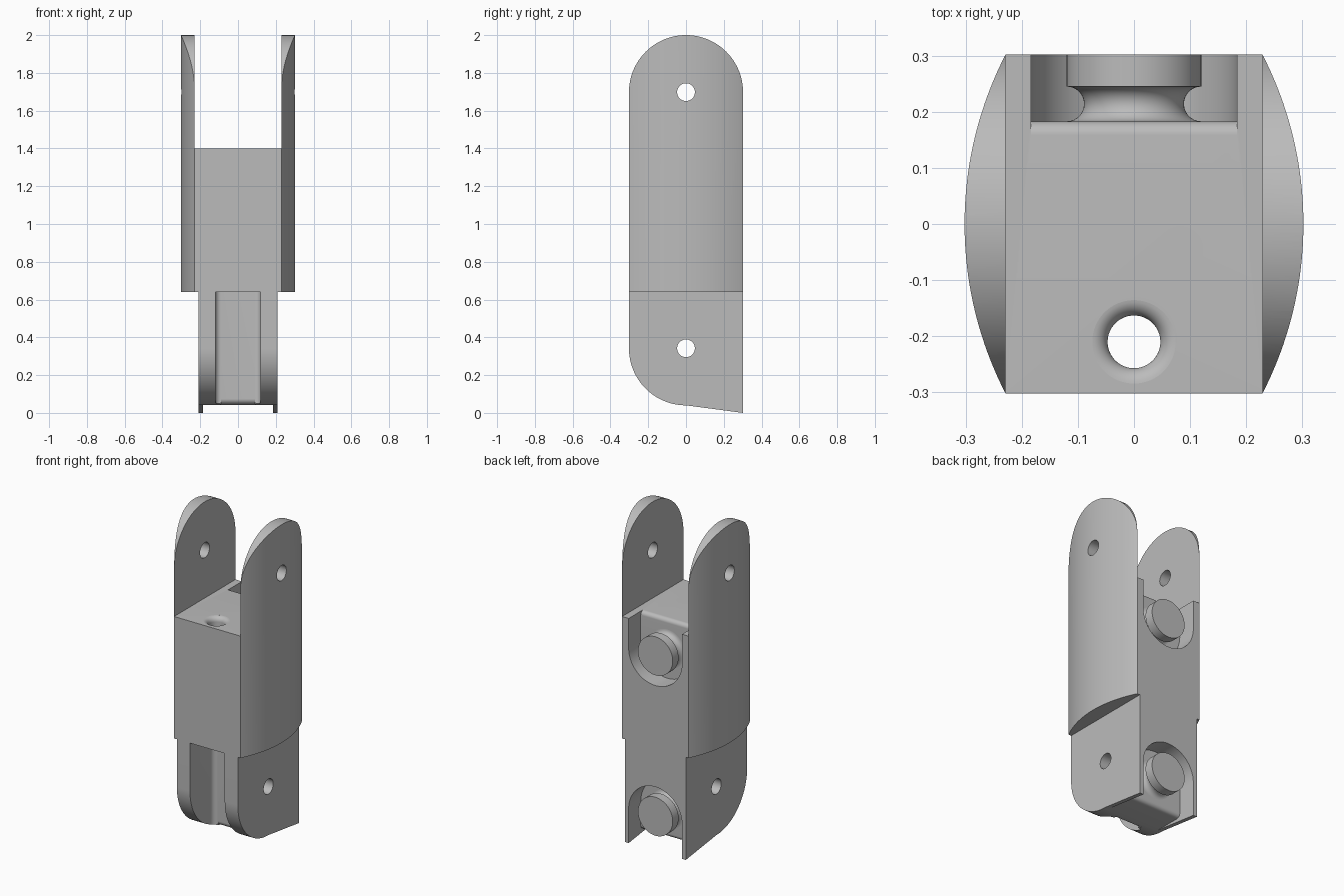
import bpy, bmesh, math
from mathutils import Vector

if "Cube" in bpy.data.objects:
    bpy.data.objects.remove(bpy.data.objects["Cube"])

R = 0.302            # half depth and rounding radius
INNER = 0.229        # half width of the upper block
LOWER = 0.21         # half width of the lower block
SPLIT, DECK = 0.64, 1.4
PIN_LOW, PIN_TOP = 0.342, 2 - R
POST_Z = (0.215, 1.215)
POCKET, FLOOR = 0.184, 0.183
FILLET = 0.025

grey = bpy.data.materials.new("plain grey")
grey.use_nodes = True
grey.diffuse_color = (0.5, 0.5, 0.5, 1)
grey.node_tree.nodes["Principled BSDF"].inputs["Base Color"].default_value = (0.5, 0.5, 0.5, 1)


def arc(cu, cv, r, a0, a1, n=24):
    """Points of an arc, angles in degrees."""
    steps = [math.radians(a0 + (a1 - a0) * i / n) for i in range(n + 1)]
    return [(cu + r * math.cos(a), cv + r * math.sin(a)) for a in steps]


def make(name, bm):
    bmesh.ops.recalc_face_normals(bm, faces=bm.faces)
    mesh = bpy.data.meshes.new(name)
    bm.to_mesh(mesh)
    bm.free()
    mesh.materials.append(grey)
    obj = bpy.data.objects.new(name, mesh)
    bpy.context.collection.objects.link(obj)
    return obj


def prism(name, points, axis, lo, hi):
    """Extrude a 2D outline along x (y,z), y (x,z) or z (x,y)."""
    place = {"x": lambda u, v, w: (w, u, v),
             "y": lambda u, v, w: (u, w, v),
             "z": lambda u, v, w: (u, v, w)}[axis]
    bm = bmesh.new()
    face = bm.faces.new([bm.verts.new(place(u, v, lo)) for u, v in points])
    ext = bmesh.ops.extrude_face_region(bm, geom=[face])
    moved = [g for g in ext["geom"] if isinstance(g, bmesh.types.BMVert)]
    bmesh.ops.translate(bm, verts=moved, vec=Vector(place(0, 0, hi - lo)))
    return make(name, bm)


def lathe(name, profile, axis, centre, steps=64):
    """Spin a (radius, height) profile around an axis through centre."""
    bm = bmesh.new()
    rings = []
    for r, h in profile:
        ring = []
        for i in range(steps):
            a = math.tau * i / steps
            c, s = r * math.cos(a), r * math.sin(a)
            p = (c, h, s) if axis == "y" else (c, s, h)
            ring.append(bm.verts.new(Vector(p) + Vector(centre)))
        rings.append(ring)
    for a, b in zip(rings, rings[1:]):
        for i in range(steps):
            j = (i + 1) % steps
            bm.faces.new((a[i], a[j], b[j], b[i]))
    bm.faces.new(rings[0])
    bm.faces.new(rings[-1])
    return make(name, bm)


def activate(obj):
    bpy.ops.object.select_all(action="DESELECT")
    obj.select_set(True)
    bpy.context.view_layer.objects.active = obj


def boolean(obj, tools, operation="DIFFERENCE"):
    activate(obj)
    for tool in tools:
        mod = obj.modifiers.new("cut", "BOOLEAN")
        mod.operation, mod.solver, mod.object = operation, "EXACT", tool
        bpy.ops.object.modifier_apply(modifier=mod.name)
        bpy.data.objects.remove(tool)


def smooth(obj):
    activate(obj)
    bpy.ops.object.shade_smooth_by_angle(angle=math.radians(30))


def pin_hole(z):
    return prism("pin_cutter", arc(0, z, 0.047, 0, 352.5, 47), "x", -1, 1)


# Side cheeks: curved outer face, round top, pin hole
bulge = R - INNER
big = (R * R + bulge * bulge) / (2 * bulge)
half = math.degrees(math.asin(R / big))
for side, label in ((1, "left"), (-1, "right")):
    outline = [(side * u, v) for u, v in arc(R - big, 0, big, -half, half, 40)]
    cheek = prism(label + "_cheek", outline, "z", SPLIT, 2.1)
    dome = [(-0.5, 0.5), (0.5, 0.5), (0.5, PIN_TOP), (R, PIN_TOP)]
    dome = arc(0, PIN_TOP, R, 0, 180, 64) + [(-0.5, PIN_TOP), (-0.5, 2.5), (0.5, 2.5), (0.5, PIN_TOP)]
    boolean(cheek, [prism("dome_cutter", dome, "x", -1, 1), pin_hole(PIN_TOP)])
    smooth(cheek)

# Upper block: round-bottomed rear pocket and flared cord hole
upper = prism("upper_block", [(-INNER, -R), (INNER, -R), (INNER, R), (-INNER, R)], "z", SPLIT, DECK)
pocket = arc(0, POST_Z[1], POCKET, 180, 360, 40) + [(POCKET, 1.6), (-POCKET, 1.6)]
lip = arc(FLOOR - FILLET, DECK - FILLET, FILLET, 90, 0, 10)
lip += [(0.25, DECK - FILLET), (0.25, 1.5), (FLOOR - FILLET, 1.5)]
flare = [(0.047, 0.5)] + [(0.077 - c, s) for c, s in arc(0, DECK - 0.03, 0.03, 0, 85, 10)] + [(0.077, 1.5)]
boolean(upper, [prism("pocket_cutter", pocket, "y", FLOOR, 0.5),
                prism("lip_cutter", lip, "x", -POCKET, POCKET),
                lathe("cord_cutter", flare, "z", (0, -0.21, 0))])
smooth(upper)

# Lower block: round front corner, sloped underside
side_view = arc(0, PIN_LOW, R, 180, 270, 40) + [(R, 0), (R, SPLIT), (-R, SPLIT)]
lower = prism("lower_block", side_view, "x", -LOWER, LOWER)

# Lower rear pocket, open downwards, and the flat channel under it
pocket = arc(0, POST_Z[0], POCKET, 0, 180, 40) + [(-POCKET, -0.2), (POCKET, -0.2)]
base = 0.0405
channel = [(-0.02, -0.1), (-0.02, base)]
channel += arc(FLOOR - FILLET, base + FILLET, FILLET, -90, 0, 10)
channel += [(0.4, base + FILLET), (0.4, -0.1)]

# Front slot with rounded inner corners and a rounded lower edge
w, back, r = 0.12, -0.07, 0.03
slot = [(-w, -0.5), (w, -0.5)] + arc(w - r, back - r, r, 0, 90, 8) + arc(r - w, back - r, r, 90, 180, 8)
edge = arc(back + r, 0.075, r, 180, 270, 10) + [(back + r, -0.1), (back - r, -0.1), (back - r, 0.075)]
boolean(lower, [prism("pocket_cutter", pocket, "y", FLOOR, 0.5),
                prism("channel_cutter", channel, "x", -POCKET, POCKET),
                prism("slot_cutter", slot, "z", -0.2, 0.8),
                prism("edge_cutter", edge, "x", r - w, w - r),
                pin_hole(PIN_LOW)])
smooth(lower)

# Grooved posts standing in the rear pockets
groove = [(0.12 - 0.031 * math.sin(a), 0.183 + 0.031 * (1 - math.cos(a)))
          for a in (math.pi * i / 14 for i in range(15))]
for z, label in zip(POST_Z, ("lower", "upper")):
    post = lathe(label + "_post", [(0.12, 0.175)] + groove + [(0.12, R)], "y", (0, 0, z))
    smooth(post)
